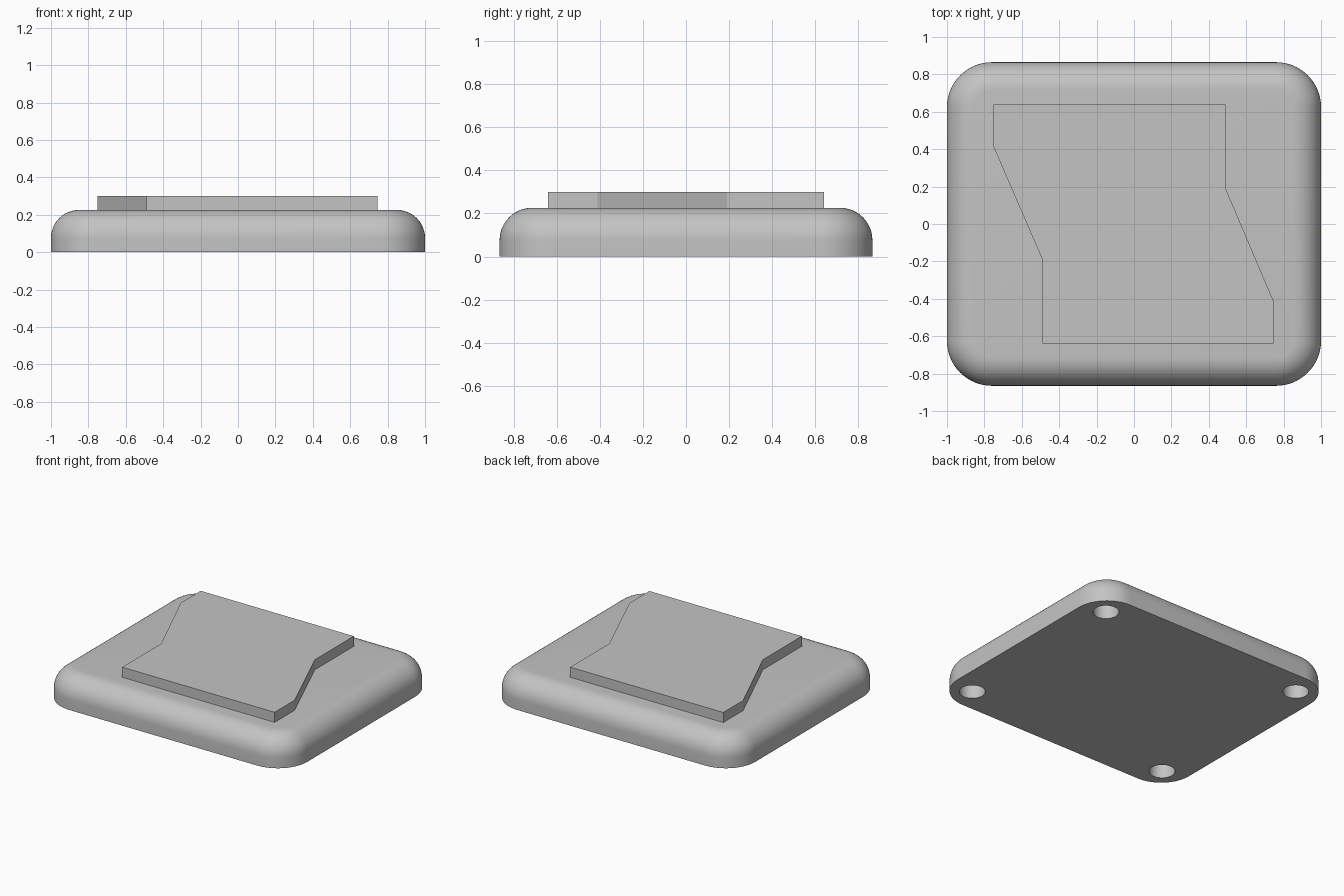
import bpy, bmesh
from math import sin, cos, pi, radians

cube = bpy.data.objects.get("Cube")
if cube:
    bpy.data.objects.remove(cube, do_unlink=True)

HALF_X, HALF_Y, CORNER = 1.0, 0.865, 0.24
BASE_TOP, FILLET, PLATE_TOP = 0.226, 0.15, 0.3

gray = bpy.data.materials.new("plain gray")
gray.use_nodes = True
color = (0.55, 0.55, 0.55, 1)
gray.diffuse_color = color
gray.node_tree.nodes["Principled BSDF"].inputs["Base Color"].default_value = color


def loft(name, rings):
    """Join stacked rings of points into a closed solid."""
    bm = bmesh.new()
    loops = [[bm.verts.new(p) for p in ring] for ring in rings]
    n = len(loops[0])
    for low, high in zip(loops, loops[1:]):
        for i in range(n):
            j = (i + 1) % n
            bm.faces.new((low[i], low[j], high[j], high[i]))
    bm.faces.new(loops[0][::-1])
    bm.faces.new(loops[-1])
    bmesh.ops.recalc_face_normals(bm, faces=bm.faces[:])
    mesh = bpy.data.meshes.new(name)
    bm.to_mesh(mesh)
    bm.free()
    mesh.materials.append(gray)
    obj = bpy.data.objects.new(name, mesh)
    bpy.context.collection.objects.link(obj)
    return obj


def rounded_rect(inset, z, steps=16):
    r = CORNER - inset
    points = []
    for k, (sx, sy) in enumerate([(1, 1), (-1, 1), (-1, -1), (1, -1)]):
        for i in range(steps + 1):
            a = (k + i / steps) * pi / 2
            points.append((sx * (HALF_X - CORNER) + r * cos(a),
                           sy * (HALF_Y - CORNER) + r * sin(a), z))
    return points


def circle(x, y, r, z, n=48):
    return [(x + r * cos(2 * pi * i / n), y + r * sin(2 * pi * i / n), z)
            for i in range(n)]


# Base slab with rounded corners and a rounded upper rim
rings = [rounded_rect(0, 0)]
for i in range(13):
    a = i / 12 * pi / 2
    rings.append(rounded_rect(FILLET * (1 - cos(a)),
                              BASE_TOP - FILLET + FILLET * sin(a)))
base = loft("base", rings)

# Four blind round holes in the underside
bpy.ops.object.select_all(action="DESELECT")
bpy.context.view_layer.objects.active = base
base.select_set(True)
for sx in (-1, 1):
    for sy in (-1, 1):
        cutter = loft("hole_cutter", [circle(sx * 0.822, sy * 0.69, 0.086, z)
                                      for z in (-0.05, 0.13)])
        cutter.hide_render = True
        mod = base.modifiers.new("hole", "BOOLEAN")
        mod.operation, mod.solver, mod.object = "DIFFERENCE", "EXACT", cutter
        bpy.ops.object.modifier_apply(modifier=mod.name)
        bpy.data.objects.remove(cutter, do_unlink=True)
bpy.ops.object.shade_smooth_by_angle(angle=radians(30))

# Raised plate with slanted, stepped sides
outline = [(-0.75, 0.64), (-0.75, 0.41), (-0.49, -0.19), (-0.49, -0.64),
           (0.745, -0.64), (0.745, -0.41), (0.49, 0.19), (0.49, 0.64)]
loft("raised_plate", [[(x, y, z) for x, y in outline]
                      for z in (BASE_TOP - 0.01, PLATE_TOP)])
